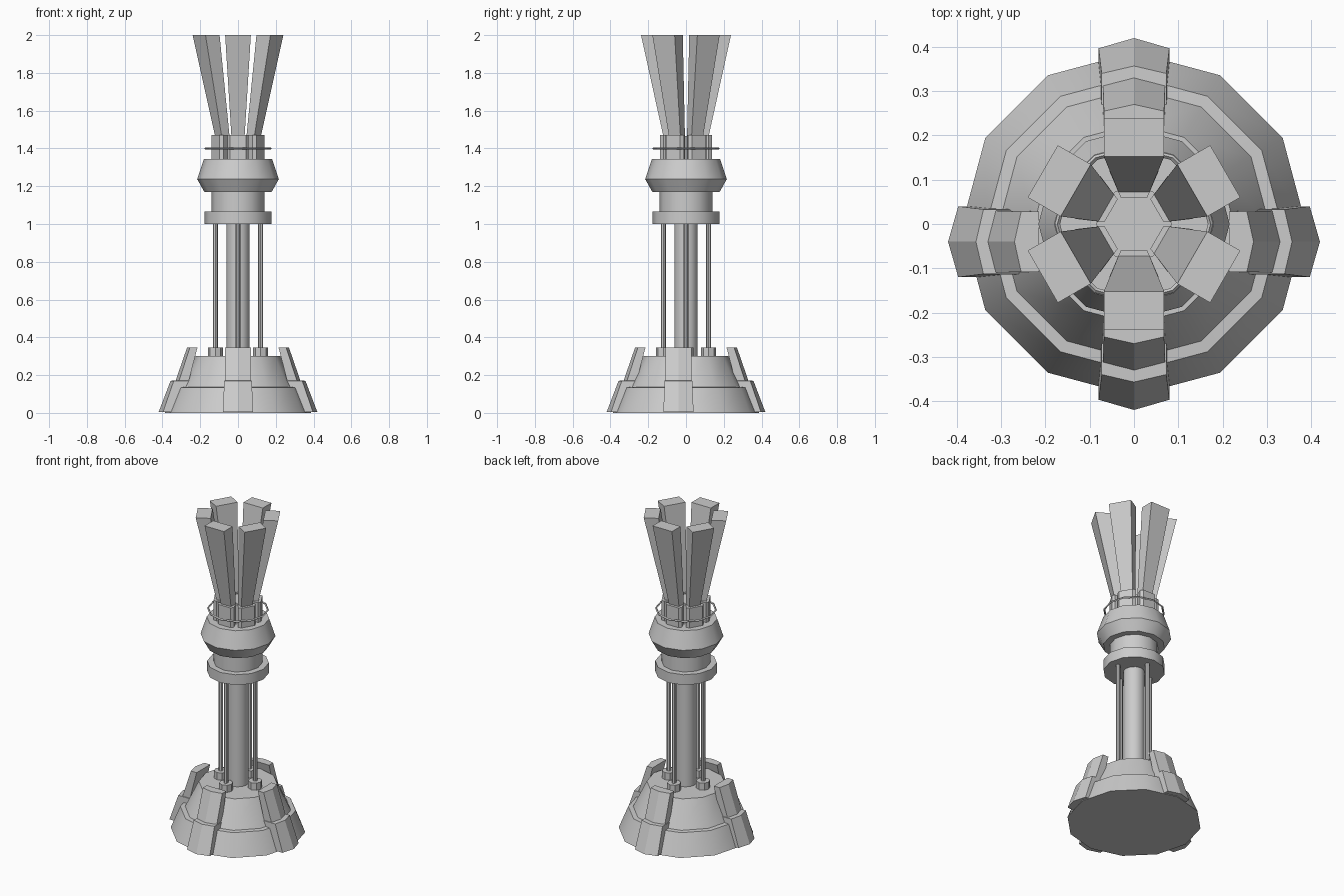
import bpy, bmesh
from math import sin, cos, pi, radians
from mathutils import Matrix

if "Cube" in bpy.data.objects:
    bpy.data.objects.remove(bpy.data.objects["Cube"])


def loft(name, rings, matrix=None, smooth=False):
    """Skin a stack of equal-length point rings and cap both ends."""
    bm = bmesh.new()
    layers = [[bm.verts.new(p) for p in ring] for ring in rings]
    n = len(rings[0])
    for a, b in zip(layers, layers[1:]):
        for i in range(n):
            j = (i + 1) % n
            bm.faces.new((a[i], a[j], b[j], b[i]))
    bm.faces.new(layers[0][::-1])
    bm.faces.new(layers[-1])
    bmesh.ops.recalc_face_normals(bm, faces=bm.faces)
    if matrix:
        bm.transform(matrix)
    mesh = bpy.data.meshes.new(name)
    bm.to_mesh(mesh)
    bm.free()
    obj = bpy.data.objects.new(name, mesh)
    bpy.context.collection.objects.link(obj)
    if smooth:
        bpy.ops.object.select_all(action='DESELECT')
        obj.select_set(True)
        bpy.context.view_layer.objects.active = obj
        bpy.ops.object.shade_smooth_by_angle(angle=radians(35))
    return obj


def lathe(name, profile, sides=12, at=(0, 0)):
    """Turned solid from (radius, z) pairs."""
    rings = [[(at[0] + r * cos(2 * pi * i / sides), at[1] + r * sin(2 * pi * i / sides), z)
              for i in range(sides)] for r, z in profile]
    return loft(name, rings, smooth=True)


def spin(angle):
    return Matrix.Rotation(angle, 4, 'Z')


# Stepped base
lathe("base", [(0.388, 0), (0.333, 0.135), (0.305, 0.137), (0.226, 0.30)])

# Four stepped buttresses, each with a ridge down the middle of its outer face
# levels: z, half width, ridge radius, outer edge radius, inner radius
levels = [(0.005, 0.08, 0.42, 0.397, 0.34), (0.17, 0.073, 0.357, 0.34, 0.26),
          (0.171, 0.07, 0.33, 0.312, 0.26), (0.345, 0.068, 0.27, 0.255, 0.215)]
for k in range(4):
    shift = Matrix.Translation((0, -0.04 if k % 2 == 0 else 0, 0))
    rings = [[(inner, -w, z), (edge, -w, z), (ridge, 0, z), (edge, w, z), (inner, w, z)]
             for z, w, ridge, edge, inner in levels]
    loft(f"buttress_{k}", rings, shift @ spin(k * pi / 2))

# Central column with four thin rods standing in sockets
lathe("column", [(0.062, 0.29), (0.062, 1.01)])
for k in range(4):
    at = (0.12 * cos(k * pi / 2), 0.12 * sin(k * pi / 2))
    lathe(f"rod_{k}", [(0.013, 0.30), (0.013, 1.01)], 8, at)
    lathe(f"rod_socket_{k}", [(0.04, 0.295), (0.04, 0.345)], 8, at)

# Collar, neck and bulging head
lathe("collar", [(0.178, 1.0), (0.178, 1.065)])
lathe("neck", [(0.14, 1.06), (0.14, 1.175)])
lathe("head", [(0.178, 1.17), (0.216, 1.237), (0.18, 1.345)])
lathe("crown_core", [(0.085, 1.34), (0.085, 1.465)])

# Thin hoop round the crown
bpy.ops.mesh.primitive_torus_add(major_radius=0.173, minor_radius=0.006, major_segments=12,
                                 minor_segments=4, location=(0, 0, 1.4))
bpy.context.object.name = "crown_hoop"

# Six crown blocks, each carrying a flared prong
for k in range(6):
    turn = spin(radians(30 + 60 * k))
    block = [[(0.06, -0.03, z), (0.12, -0.056, z), (0.137, -0.042, z),
              (0.137, 0.042, z), (0.12, 0.056, z), (0.06, 0.03, z)] for z in (1.34, 1.47)]
    loft(f"crown_block_{k}", block, turn)
    prong = [[(a, -w, z), (b, -w, z), (b, w, z), (a, w, z)]
             for z, w, a, b in ((1.465, 0.035, 0.072, 0.12), (2.0, 0.068, 0.152, 0.238))]
    loft(f"prong_{k}", prong, turn)
